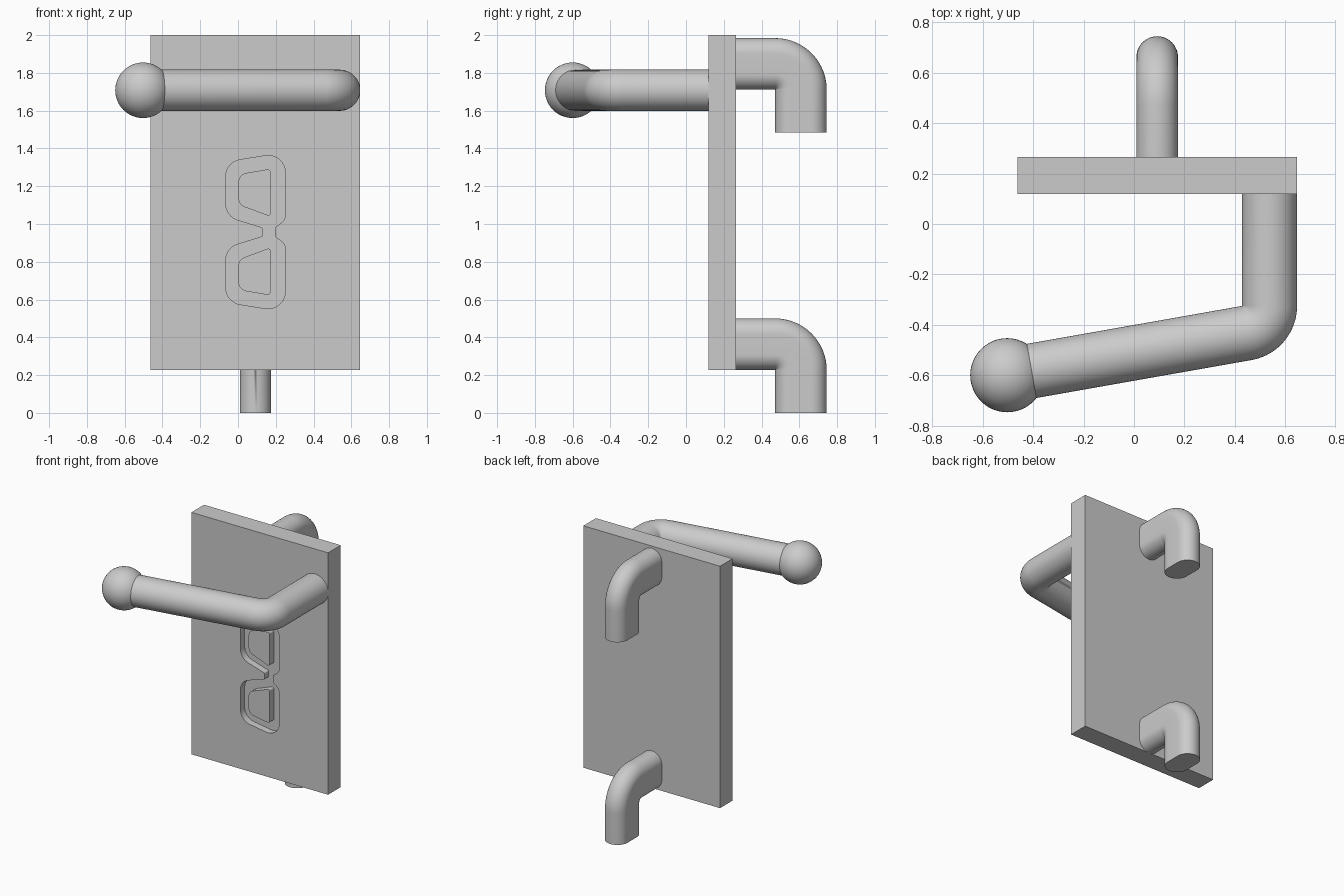
import bpy, bmesh, math
from mathutils import Vector

cube = bpy.data.objects.get("Cube")
if cube:
    bpy.data.objects.remove(cube, do_unlink=True)

grey = bpy.data.materials.new("plain_grey")
grey.use_nodes = True
grey.diffuse_color = (0.6, 0.6, 0.6, 1)
grey.node_tree.nodes["Principled BSDF"].inputs["Base Color"].default_value = (0.6, 0.6, 0.6, 1)

X, Y, Z = Vector((1, 0, 0)), Vector((0, 1, 0)), Vector((0, 0, 1))
PLATE_X, FRONT, BACK = 0.092, 0.12, 0.266
MARK_Z, GROOVE = 0.957, 0.05


def finish(name, bm, smooth=False):
    bmesh.ops.remove_doubles(bm, verts=bm.verts, dist=1e-5)
    bmesh.ops.recalc_face_normals(bm, faces=bm.faces)
    mesh = bpy.data.meshes.new(name)
    bm.to_mesh(mesh)
    bm.free()
    mesh.materials.append(grey)
    obj = bpy.data.objects.new(name, mesh)
    bpy.context.collection.objects.link(obj)
    if smooth:
        bpy.ops.object.select_all(action='DESELECT')
        obj.select_set(True)
        bpy.context.view_layer.objects.active = obj
        bpy.ops.object.shade_smooth_by_angle(angle=math.radians(35))
    return obj


def stadium(width, depth, n=24):
    """Round-ended section: depth runs outward from the bend pivot."""
    r = width / 2
    pts = []
    for centre, start in ((depth - r, -math.pi / 2), (r, math.pi / 2)):
        for i in range(n + 1):
            a = start + math.pi * i / n
            pts.append((centre + r * math.cos(a), r * math.sin(a)))
    return pts


def bent_bar(name, section, pivot, radial, forward, lead, turn, tail, steps=20):
    """Sweep a section straight, round a bend about the pivot, then straight."""
    side = radial.cross(forward)
    stations = [(0, -lead)] + [(turn * i / steps, 0) for i in range(steps + 1)] + [(turn, tail)]
    bm = bmesh.new()
    rings = []
    for angle, shift in stations:
        a = math.radians(angle)
        out = radial * math.cos(a) + forward * math.sin(a)
        along = forward * math.cos(a) - radial * math.sin(a)
        rings.append([bm.verts.new(pivot + along * shift + out * u + side * v) for u, v in section])
    n = len(section)
    for a, b in zip(rings, rings[1:]):
        for i in range(n):
            j = (i + 1) % n
            bm.faces.new((a[i], a[j], b[j], b[i]))
    bm.faces.new(rings[0])
    bm.faces.new(rings[-1])
    return finish(name, bm, True)


def rounded(corners, n=8):
    """Replace each (x, z, radius) corner with a fillet arc."""
    pts = []
    for i, (x, z, r) in enumerate(corners):
        p = Vector((x, z))
        a = (Vector(corners[i - 1][:2]) - p).normalized()
        b = (Vector(corners[(i + 1) % len(corners)][:2]) - p).normalized()
        half = a.angle(b) / 2
        centre = p + (a + b).normalized() * (r / math.sin(half))
        start = p + a * (r / math.tan(half)) - centre
        end = p + b * (r / math.tan(half)) - centre
        sweep = start.angle_signed(end)
        for k in range(n + 1):
            t = -sweep * k / n
            c, s = math.cos(t), math.sin(t)
            pts.append(centre + Vector((start.x * c - start.y * s, start.x * s + start.y * c)))
    return pts


def prism(name, outline, y0, y1):
    bm = bmesh.new()
    face = bm.faces.new([bm.verts.new((x, y0, MARK_Z + z)) for x, z in outline])
    new = bmesh.ops.extrude_face_region(bm, geom=[face])["geom"]
    bmesh.ops.translate(bm, vec=Y * (y1 - y0), verts=[v for v in new if isinstance(v, bmesh.types.BMVert)])
    return finish(name, bm)


# Back plate
bm = bmesh.new()
bmesh.ops.create_cube(bm, size=1)
bmesh.ops.scale(bm, vec=(1.108, BACK - FRONT, 1.772), verts=bm.verts)
bmesh.ops.translate(bm, vec=(PLATE_X, (FRONT + BACK) / 2, 1.114), verts=bm.verts)
plate = finish("back_plate", bm)

# Recessed spectacle-frame groove, mirrored about its bridge
upper = [(0.13, 0.024, 0.008), (-0.065, 0.084, 0.09), (-0.065, 0.371, 0.09),
         (0.25, 0.421, 0.09), (0.25, 0.065, 0.05), (0.198, 0.025, 0.008)]
lower = [(x, -z, r) for x, z, r in reversed(upper)]
cutter = prism("groove_cutter", rounded(upper + lower), FRONT - 0.1, FRONT + GROOVE)
cutter.hide_render = True
cut = plate.modifiers.new("groove", 'BOOLEAN')
cut.operation, cut.solver, cut.object = 'DIFFERENCE', 'EXACT', cutter
bpy.context.view_layer.update()
result = bpy.data.meshes.new_from_object(plate.evaluated_get(bpy.context.evaluated_depsgraph_get()))
plate.modifiers.clear()
plate.data = result
bpy.data.objects.remove(cutter, do_unlink=True)

# Lens islands left standing inside the groove
lens = [(0.002, 0.145, 0.05), (0.002, 0.306, 0.05), (0.172, 0.335, 0.015), (0.172, 0.082, 0.012)]
for label, sign in (("upper", 1), ("lower", -1)):
    corners = [(x, sign * z, r) for x, z, r in lens]
    prism(label + "_lens_island", rounded(corners), FRONT, FRONT + GROOVE)

# Rear hooks
for label, z in (("upper", 1.711), ("lower", 0.227)):
    bent_bar(label + "_hook", stadium(0.165, 0.273), Vector((PLATE_X, 0.472, z)),
             Z, Y, 0.472 - BACK + 0.01, 90, 0.227)

# Front arm with ball end
R, ARM_Z = 0.109, 1.708
arm_pivot = Vector((0.429, -0.325, ARM_Z))
bent_bar("front_arm", stadium(2 * R, 2 * R), arm_pivot, X, -Y, FRONT - arm_pivot.y + 0.005, 80, 0.965)

bm = bmesh.new()
bmesh.ops.create_uvsphere(bm, u_segments=48, v_segments=24, radius=0.147)
bmesh.ops.translate(bm, vec=(-0.503, -0.6, ARM_Z), verts=bm.verts)
finish("ball_end", bm, True)
